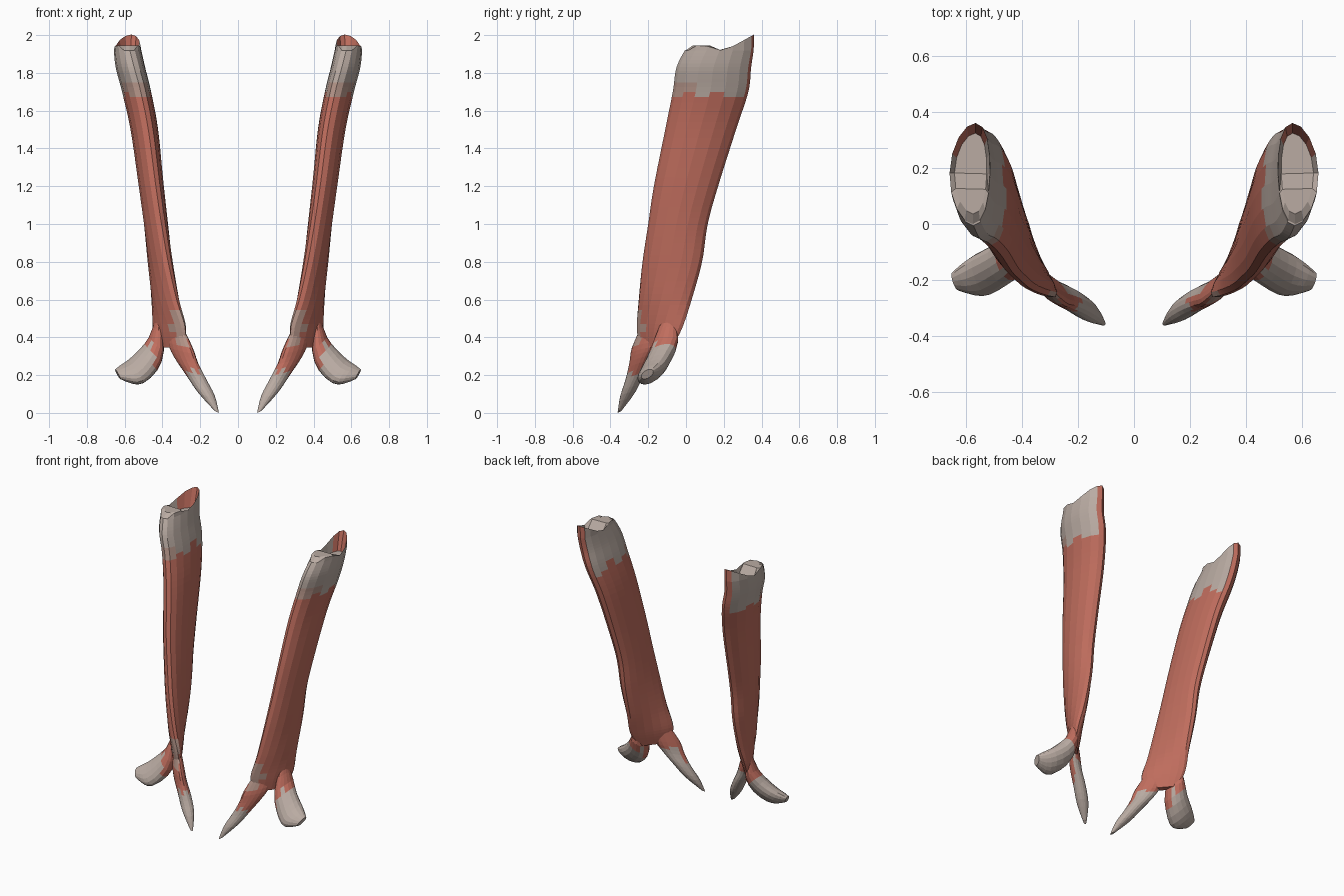
import bpy, bmesh, math, random
from mathutils import Vector, Matrix

if "Cube" in bpy.data.objects:
    bpy.data.objects.remove(bpy.data.objects["Cube"])

random.seed(4)
SIDES = 16


def material(name, col):
    m = bpy.data.materials.new(name)
    m.diffuse_color = (*col, 1)
    m.use_nodes = True
    m.node_tree.nodes["Principled BSDF"].inputs["Base Color"].default_value = m.diffuse_color
    return m


RED = material("muscle red", (0.53, 0.155, 0.112))
TENDON = material("tendon grey", (0.49, 0.41, 0.365))
BLEND = material("pale pink blend", (0.46, 0.30, 0.25))


def spline(a, b, c, d, t):
    return 0.5 * (2 * b + (c - a) * t + (2 * a - 5 * b + 4 * c - d) * t * t
                  + (3 * b - a - 3 * c + d) * t ** 3)


def loft(name, secs, steps, bow=0, top=False):
    """Skin oval sections given as (centre, long half axis, short half axis)."""
    secs = [[Vector(v) for v in s] for s in secs]
    fine = []
    n = len(secs)
    for i in range(n - 1):
        q = [secs[max(i - 1, 0)], secs[i], secs[i + 1], secs[min(i + 2, n - 1)]]
        for k in range(steps):
            fine.append([spline(q[0][j], q[1][j], q[2][j], q[3][j], k / steps) for j in range(3)])
    fine.append(secs[-1])
    bm = bmesh.new()
    rings = []
    for c, u, v in fine:
        rings.append([bm.verts.new(c + u * math.cos(a) + v * (math.sin(a) - bow * math.sin(a) ** 2))
                      for a in [2 * math.pi * k / SIDES for k in range(SIDES)]])
    if top:
        # notched upper rim with a raised back tip, then a sunken cup
        for vert in rings[-1]:
            y = vert.co.y
            vert.co.z = 1.945 - 0.03 * max(0, min(1, (y - 0.1) / 0.1)) + 0.085 * max(0, (y - 0.2) / 0.155)
            if y < 0.03:
                vert.co.z -= 0.025
        c = fine[-1][0]
        cup = []
        for vert in rings[-1]:
            p = c.lerp(vert.co, 0.8)
            p.z = 1.945 if p.y < 0.15 else 1.87
            cup.append(bm.verts.new(p))
        rings.append(cup)
    for r, s in zip(rings, rings[1:]):
        for k in range(SIDES):
            j = (k + 1) % SIDES
            bm.faces.new((r[k], r[j], s[j], s[k]))
    bm.faces.new(rings[0][::-1])
    bm.faces.new(rings[-1])
    if top:
        bmesh.ops.triangulate(bm, faces=bm.faces[-1:])
    bmesh.ops.recalc_face_normals(bm, faces=bm.faces)
    me = bpy.data.meshes.new(name)
    bm.to_mesh(me)
    bm.free()
    ob = bpy.data.objects.new(name, me)
    bpy.context.collection.objects.link(ob)
    return ob


# Flat strap belly: z, front edge xy, back edge xy, half thickness
strap = []
for z, fx, fy, bx, by, t in [
        (0.345, .29, -.245, .425, -.075, .02), (0.45, .28, -.26, .445, -.02, .04),
        (0.6, .325, -.25, .435, .03, .052), (0.8, .37, -.23, .435, .085, .058),
        (1.0, .405, -.20, .44, .115, .062), (1.2, .435, -.17, .455, .17, .066),
        (1.5, .475, -.11, .485, .265, .073), (1.7, .515, -.07, .525, .33, .077),
        (1.83, .55, -.05, .555, .345, .078), (1.93, .575, 0.0, .565, .36, .072)]:
    f, b = Vector((fx, fy, z)), Vector((bx, by, z))
    u = (b - f) / 2
    strap.append(((f + b) / 2, u, Vector((-u.y, u.x, 0)).normalized() * t))
body = loft("strap", strap, 6, 0.22, True)

# Pointed inner head
inner = loft("inner_head", [
    ((.335, -.185, .48), (.03, .04, 0), (-.01, .01, 0)),
    ((.305, -.222, .36), (.062, .058, .015), (-.02, .028, 0)),
    ((.275, -.245, .28), (.062, .045, .02), (-.02, .032, 0)),
    ((.222, -.272, .19), (.052, .035, .018), (-.02, .034, .005)),
    ((.168, -.308, .1), (.042, .025, .012), (-.016, .032, .005)),
    ((.115, -.35, .01), (.013, .008, .008), (-.004, .009, .002))], 3)

# Blunt outer head
outer = loft("outer_head", [
    ((.42, -.09, .50), (.008, .035, 0), (.012, -.004, .004)),
    ((.432, -.112, .365), (.018, .07, .02), (.036, -.01, .03)),
    ((.475, -.145, .28), (.022, .072, .025), (.042, -.01, .05)),
    ((.54, -.18, .22), (.025, .072, .03), (.032, -.005, .055)),
    ((.59, -.2, .203), (.025, .055, .02), (.025, 0, .045)),
    ((.637, -.205, .205), (.01, .032, .012), (.01, 0, .023))], 2)

# Fuse the heads to the strap
for h in (inner, outer):
    m = body.modifiers.new("fuse", 'BOOLEAN')
    m.operation = 'UNION'
    m.solver = 'EXACT'
    m.object = h
mesh = bpy.data.meshes.new_from_object(body.evaluated_get(bpy.context.evaluated_depsgraph_get()))
for ob in (body, inner, outer):
    bpy.data.objects.remove(ob)

# Colour by height and direction with ragged boundaries
mesh.materials.clear()
for m in (RED, TENDON, BLEND):
    mesh.materials.append(m)
for p in mesh.polygons:
    x, y, z = p.center
    n = p.normal
    jag = random.uniform(-.025, .025)
    ragged = .03 * math.sin(y * 37 + 1) + .4 * jag
    idx = 0
    if z > 1.685 + ragged:
        idx = 1
        if z < 1.75 and n.y < -.3:
            idx = 2
        if y > .25 and (n.y > .8 or (z > 1.91 and n.y < -.3)):
            idx = 0
    elif z < 0.215 + jag or (z < .33 + jag and n.y > .4) or (z < .36 and x > .45 + jag):
        idx = 1
    elif .37 < z < .55 and n.y < -.3 and abs(x - (.285 + (z - .37) * .25)) < .045:
        idx = 2
    p.material_index = idx
    p.use_smooth = False

# Right and mirrored left strap
right = bpy.data.objects.new("right_neck_muscle", mesh)
bpy.context.collection.objects.link(right)
flipped = mesh.copy()
flipped.transform(Matrix.Scale(-1, 4, (1, 0, 0)))
flipped.flip_normals()
left = bpy.data.objects.new("left_neck_muscle", flipped)
bpy.context.collection.objects.link(left)
